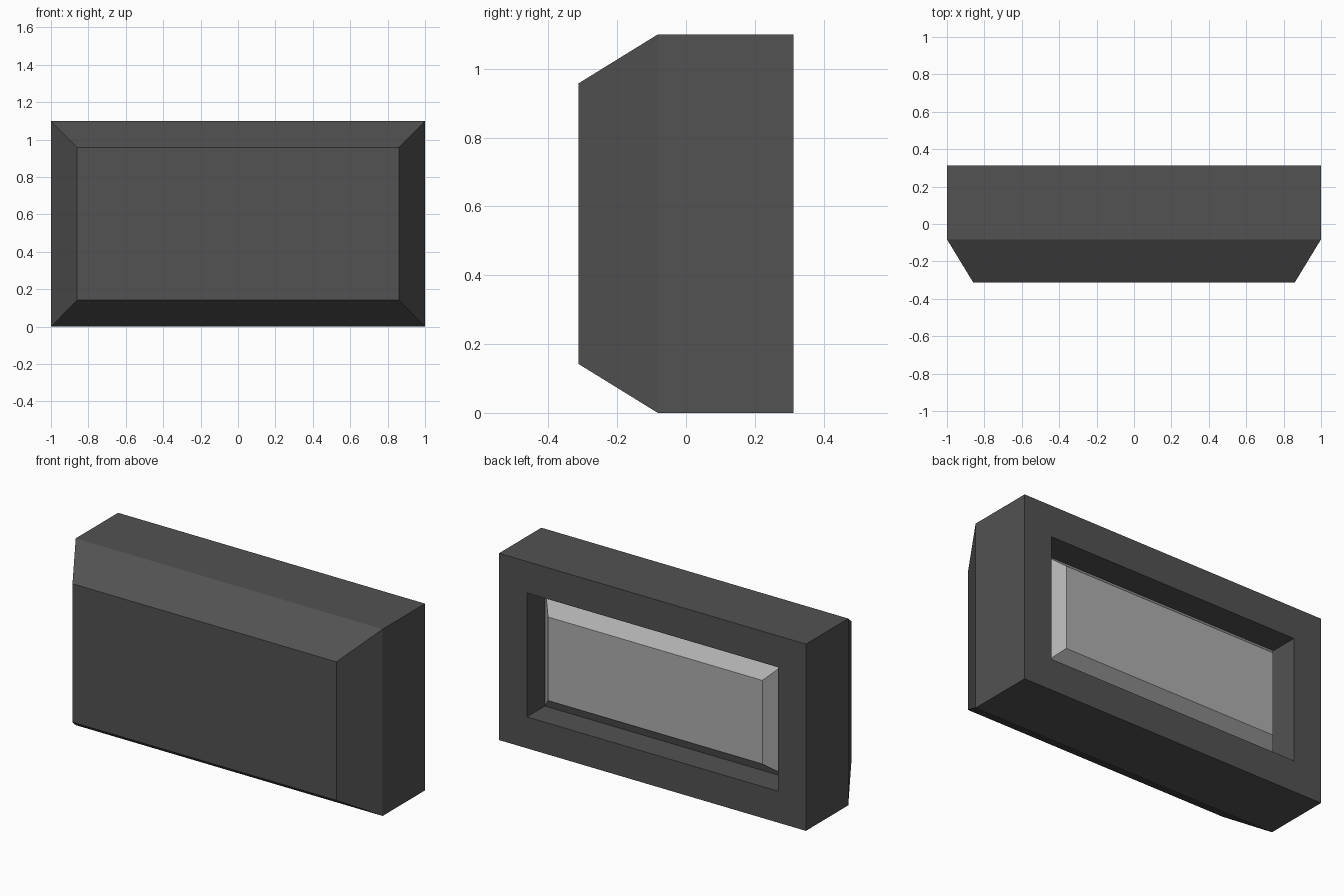
import bpy, bmesh

if "Cube" in bpy.data.objects:
    bpy.data.objects.remove(bpy.data.objects["Cube"])

CENTRE_Z = 0.55


def material(name, rgb):
    m = bpy.data.materials.new(name)
    m.diffuse_color = (*rgb, 1)
    m.use_nodes = True
    m.node_tree.nodes["Principled BSDF"].inputs["Base Color"].default_value = m.diffuse_color
    return m


def lofted_box(name, sections, mat, cap_start=True):
    """Join rectangles (half width, half height, y), listed front to back."""
    bm = bmesh.new()
    rings = [[bm.verts.new((sx * w, y, CENTRE_Z + sz * h))
              for sx, sz in ((-1, -1), (1, -1), (1, 1), (-1, 1))]
             for w, h, y in sections]
    if cap_start:
        bm.faces.new(rings[0])
    for a, b in zip(rings, rings[1:]):
        for i in range(4):
            j = (i + 1) % 4
            bm.faces.new((a[j], a[i], b[i], b[j]))
    bm.faces.new(rings[-1][::-1])
    if cap_start:
        bmesh.ops.recalc_face_normals(bm, faces=bm.faces)
    mesh = bpy.data.meshes.new(name)
    bm.to_mesh(mesh)
    bm.free()
    mesh.materials.append(mat)
    obj = bpy.data.objects.new(name, mesh)
    bpy.context.collection.objects.link(obj)
    return obj


casing_grey = material("dark grey casing", (0.084, 0.084, 0.084))
panel_grey = material("light grey panel", (0.43, 0.43, 0.43))

# Casing: chamfered front, straight sides, recessed opening in the back
lofted_box("casing", [
    (0.86, 0.408, -0.312),
    (1.0, 0.55, -0.082),
    (1.0, 0.55, 0.312),
    (0.818, 0.365, 0.312),
    (0.818, 0.365, 0.143),
], casing_grey)

# Panel: raised bevelled plate filling the recess
lofted_box("back_panel", [
    (0.818, 0.365, 0.145),
    (0.698, 0.246, 0.287),
], panel_grey, cap_start=False)
